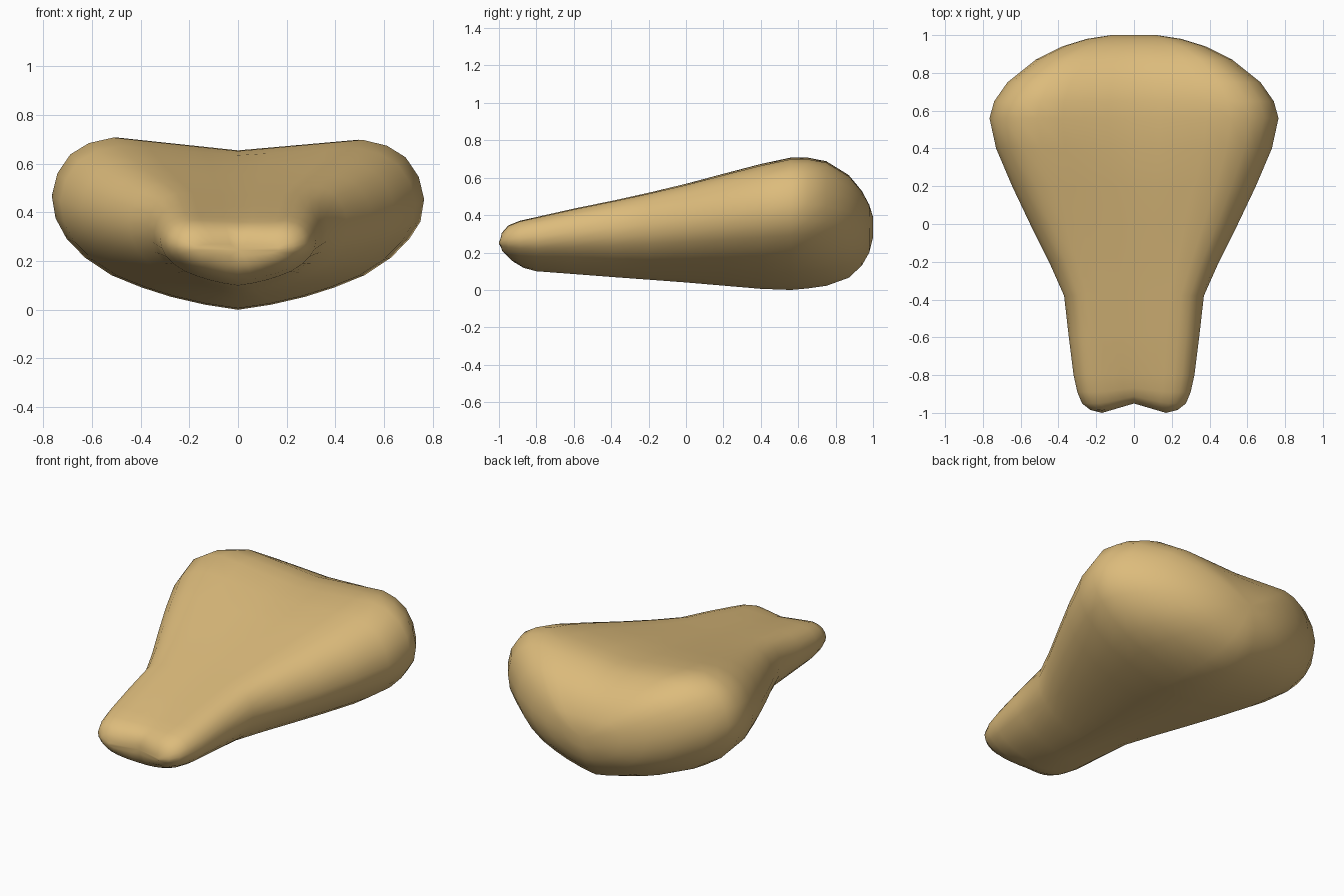
import bpy, bmesh

cube = bpy.data.objects.get("Cube")
if cube:
    bpy.data.objects.remove(cube, do_unlink=True)

# Half cross-section, bottom centre to top centre: width and height fractions
PROFILE = [(0, 0), (.18, .03), (.36, .075), (.52, .13), (.68, .2), (.82, .3),
           (.92, .41), (.98, .53), (1, .66), (.97, .79), (.9, .9), (.8, .965),
           (.67, 1), (.5, 1), (.35, 1), (.18, 1), (0, 1)]

# Stations from narrow end to broad end: y, half width, bottom, top, groove depth
STATIONS = [(-1, .17, .22, .27, 0), (-.985, .23, .18, .31, 0),
            (-.95, .275, .145, .345, .005), (-.89, .3, .118, .37, .01),
            (-.8, .32, .1, .39, .01), (-.6, .345, .085, .435, .01),
            (-.38, .37, .068, .48, .01), (-.2, .45, .055, .52, .01),
            (0, .55, .04, .568, .015), (.2, .645, .023, .622, .025),
            (.4, .73, .006, .675, .04), (.56, .765, 0, .71, .058),
            (.65, .74, .008, .71, .055), (.75, .67, .022, .69, .045),
            (.87, .52, .065, .615, .02), (.94, .38, .13, .53, .005),
            (.98, .25, .2, .455, 0), (1, .12, .28, .39, 0)]

# Full loop around the section
LOOP = [(s, t) for s, t in PROFILE] + [(-s, t) for s, t in PROFILE[-2:0:-1]]


def ring(bm, y, half, low, high, groove):
    verts = []
    for s, t in LOOP:
        x = s * half
        z = low + t * (high - low)
        if t > .5:
            # central groove and slightly uneven lobes
            z -= groove * max(0, 1 - abs(s) / .7) + .018 * (s + abs(s)) / 2 * half
        # notch in the narrow tip
        tip = max(0, (-.8 - y) / .2)
        dy = .05 * tip * max(0, 1 - abs(x) / .17)
        verts.append(bm.verts.new((x, y + dy, z)))
    return verts


# Lofted bone body
bm = bmesh.new()
rings = [ring(bm, *st) for st in STATIONS]
n = len(LOOP)
for a, b in zip(rings, rings[1:]):
    for i in range(n):
        j = (i + 1) % n
        bm.faces.new((a[i], a[j], b[j], b[i]))

# Rounded closing caps
for loop, pole in ((rings[0], (0, -.95, .245)), (rings[-1], (0, 1, .335))):
    centre = bm.verts.new(pole)
    for i in range(n):
        bm.faces.new((loop[i], loop[(i + 1) % n], centre))
bmesh.ops.recalc_face_normals(bm, faces=bm.faces)
for f in bm.faces:
    f.smooth = True

mesh = bpy.data.meshes.new("bone_body")
bm.to_mesh(mesh)
bm.free()
body = bpy.data.objects.new("bone_body", mesh)
bpy.context.collection.objects.link(body)

# Tan colour
colour = (.72, .5, .2, 1)
tan = bpy.data.materials.new("tan")
tan.use_nodes = True
tan.diffuse_color = colour
tan.node_tree.nodes["Principled BSDF"].inputs["Base Color"].default_value = colour
mesh.materials.append(tan)
